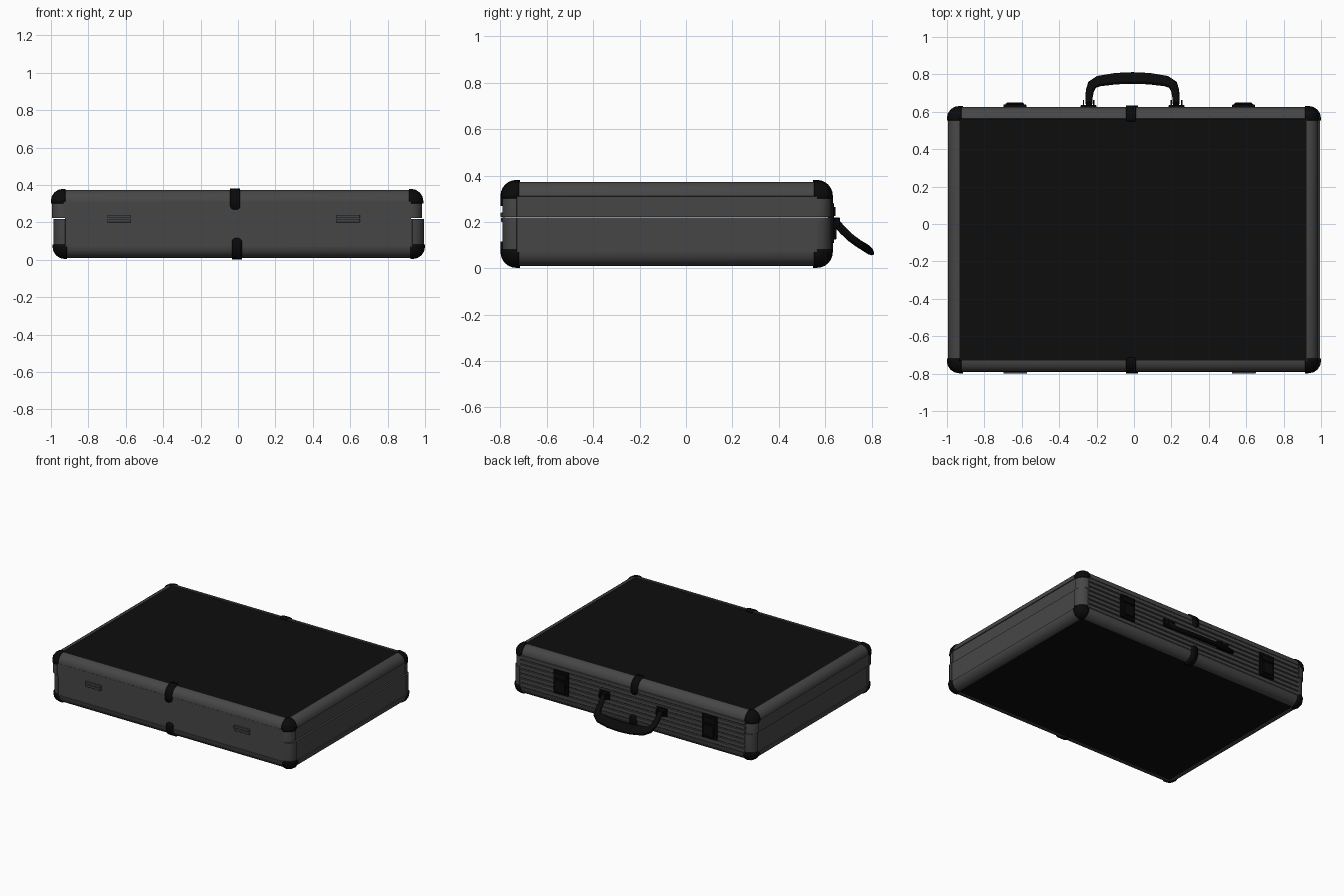
import bpy, bmesh, math
from mathutils import Vector

if "Cube" in bpy.data.objects:
    bpy.data.objects.remove(bpy.data.objects["Cube"])

LO = Vector((-0.99, -0.792, 0.01))
HI = Vector((0.99, 0.625, 0.373))
R = 0.06            # rounded trim radius
SEAM = 0.22
LID_X, BASE_X = -0.005, 0.004   # lid sits slightly to one side


def mat(name, c):
    m = bpy.data.materials.new(name)
    m.diffuse_color = (*c, 1)
    m.use_nodes = True
    m.node_tree.nodes["Principled BSDF"].inputs["Base Color"].default_value = m.diffuse_color
    return m


GREY = mat("grey metal", (0.062, 0.062, 0.062))
PANEL = mat("black panel", (0.0042, 0.0042, 0.0042))
BLACK = mat("black hardware", (0.0030, 0.0030, 0.0030))


def finish(bm, name, mats, smooth=False, solid=None):
    me = bpy.data.meshes.new(name)
    bm.to_mesh(me)
    bm.free()
    ob = bpy.data.objects.new(name, me)
    bpy.context.collection.objects.link(ob)
    for m in mats:
        me.materials.append(m)
    if solid:
        s = ob.modifiers.new("solid", 'SOLIDIFY')
        s.thickness, s.offset = solid
    if smooth:
        bpy.ops.object.select_all(action='DESELECT')
        ob.select_set(True)
        bpy.context.view_layer.objects.active = ob
        bpy.ops.object.shade_smooth_by_angle(angle=math.radians(32))
    return ob


def box(name, lo, hi, m, bevel=0.0):
    lo, hi = Vector(lo), Vector(hi)
    bm = bmesh.new()
    bmesh.ops.create_cube(bm, size=1)
    for v in bm.verts:
        v.co = Vector([(a + b) / 2 + c * (b - a) for a, b, c in zip(lo, hi, v.co)])
    if bevel:
        bmesh.ops.bevel(bm, geom=bm.edges[:], offset=bevel, segments=1, affect='EDGES')
    return finish(bm, name, [m])


def rounded_shell(off):
    bm = bmesh.new()
    bmesh.ops.create_cube(bm, size=1)
    c, d = (LO + HI) / 2, HI - LO + Vector((off, off, off)) * 2
    for v in bm.verts:
        v.co = c + Vector([a * b for a, b in zip(v.co, d)])
    bmesh.ops.bevel(bm, geom=bm.edges[:], offset=R + off, segments=4,
                    profile=0.5, affect='EDGES')
    return bm


def axis_face(f):
    f.normal_update()
    return max(abs(n) for n in f.normal) > 0.999


# lid and base: rounded trim with recessed panels, split at the seam
for name, sign, dx in (("case_lid", 1, LID_X), ("case_base", -1, BASE_X)):
    bm = rounded_shell(0)
    flats = [f for f in bm.faces if axis_face(f)]
    bmesh.ops.inset_individual(bm, faces=flats, thickness=0.003, depth=0)
    bmesh.ops.inset_individual(bm, faces=flats, thickness=0.001, depth=-0.006)
    for f in flats:
        f.material_index = 1 if abs(f.normal.z) > 0.9 else 0
    r = bmesh.ops.bisect_plane(bm, geom=bm.verts[:] + bm.edges[:] + bm.faces[:],
                               plane_co=(0, 0, SEAM + 0.002 * sign),
                               plane_no=(0, 0, -sign), clear_outer=True)
    cut = [e for e in r['geom_cut'] if isinstance(e, bmesh.types.BMEdge)]
    bmesh.ops.contextual_create(bm, geom=cut)
    bmesh.ops.recalc_face_normals(bm, faces=bm.faces[:])
    bmesh.ops.translate(bm, verts=bm.verts[:], vec=(dx, 0, 0))
    finish(bm, name, [GREY, PANEL], smooth=True)

# three-lobed corner caps
for name, top, dx in (("lid_corner_caps", True, LID_X), ("base_corner_caps", False, BASE_X)):
    bm = rounded_shell(0.006)
    reach = 0.072
    for ax in range(3):
        for p in (LO[ax] + reach, HI[ax] - reach):
            co, no = Vector(), Vector()
            co[ax], no[ax] = p, 1
            bmesh.ops.bisect_plane(bm, geom=bm.verts[:] + bm.edges[:] + bm.faces[:],
                                   plane_co=co, plane_no=no)

    def drop(f):
        c = f.calc_center_median()
        inside = any(LO[a] + reach < c[a] < HI[a] - reach for a in range(3))
        return inside or axis_face(f) or (c.z > SEAM) != top
    bmesh.ops.delete(bm, geom=[f for f in bm.faces if drop(f)], context='FACES')
    bmesh.ops.translate(bm, verts=bm.verts[:], vec=(dx, 0, 0))
    finish(bm, name, [BLACK], smooth=True, solid=(0.009, -1))

# centre clips wrapped over the long edges
path = [(0, 0.105, 0.012), (0, 0.098, 0.022), (0, 0.088, 0.027), (0, R, 0.027)]
path += [(R - R * math.cos(a), R - R * math.sin(a), 0.027)
         for a in (math.radians(15 * i) for i in range(1, 7))]
path += [(0.072, 0, 0.026), (0.077, 0, 0.018)]
for side, sy in (("front", -1), ("back", 1)):
    for level, sz in (("lid", 1), ("base", -1)):
        bm = bmesh.new()
        rows = []
        cx = -0.010 + (LID_X if sz > 0 else BASE_X)
        for d, h, w in path:
            y = HI.y - d if sy > 0 else LO.y + d
            z = HI.z - h if sz > 0 else LO.z + h
            rows.append([bm.verts.new((cx + s * w, y, z)) for s in (-1, 1)])
        for a, b in zip(rows, rows[1:]):
            bm.faces.new((a[0], a[1], b[1], b[0]))
        bmesh.ops.recalc_face_normals(bm, faces=bm.faces[:])
        finish(bm, f"{side}_{level}_clip", [BLACK], smooth=True, solid=(0.016, 0))

# front hinge panel and hinge leaves
box("front_panel", (-0.925, -0.788, 0.075), (0.925, -0.782, 0.308), GREY)
for i, x in enumerate((-0.635, 0.587)):
    box(f"hinge_lower_{i}", (x - 0.064, -0.797, 0.200), (x + 0.064, -0.784, 0.219), GREY, 0.002)
    box(f"hinge_upper_{i}", (x - 0.064, -0.799, 0.222), (x + 0.064, -0.784, 0.240), GREY, 0.002)

# ribbed back panel
n, z0, z1 = 7, 0.072, 0.311
step = (z1 - z0) / n
for i in range(n):
    z = z0 + i * step
    box(f"back_rib_{i}", (-0.925, 0.612, z + 0.002), (0.925, 0.626, z + step - 0.002), GREY, 0.004)

# latches
for i, x in enumerate((-0.637, 0.585)):
    box(f"latch_plate_{i}", (x - 0.062, 0.615, 0.108), (x + 0.062, 0.638, 0.282), BLACK, 0.003)
    box(f"latch_lever_{i}", (x - 0.045, 0.635, 0.125), (x + 0.045, 0.650, 0.215), BLACK, 0.004)
    box(f"latch_catch_{i}", (x - 0.050, 0.635, 0.225), (x + 0.050, 0.645, 0.265), BLACK, 0.003)

# handle mounts with lugs
HX = -0.008
for i, s in enumerate((-1, 1)):
    x = HX + s * 0.235
    box(f"handle_mount_{i}", (x - 0.042, 0.615, 0.172), (x + 0.042, 0.636, 0.232), BLACK, 0.003)
    for j, t in enumerate((-1, 1)):
        lx = x + t * 0.027
        box(f"handle_lug_{i}_{j}", (lx - 0.004, 0.63, 0.180), (lx + 0.004, 0.664, 0.218), BLACK, 0.002)

# handle: oval section swept along a tilted, bowed path
half = [(-0.233, 0.000, 0.018), (-0.232, 0.050, 0.019), (-0.228, 0.100, 0.022),
        (-0.215, 0.140, 0.028), (-0.180, 0.162, 0.035), (-0.090, 0.177, 0.038)]
pts = half + [(0, 0.181, 0.039)] + [(-x, s, w) for x, s, w in reversed(half)]
DIR = Vector((0, 0.76, -0.65)).normalized()
NRM = Vector((0, 0.65, 0.76)).normalized()
ORG = Vector((HX, 0.643, 0.202))
bm = bmesh.new()
rings = []
for i, (x, s, w) in enumerate(pts):
    a, b = pts[max(i - 1, 0)], pts[min(i + 1, len(pts) - 1)]
    tan = (Vector((b[0] - a[0], 0, 0)) + DIR * (b[1] - a[1])).normalized()
    side = tan.cross(NRM)
    sag = -0.010 * math.sin(math.pi * min(s / 0.181, 1))
    c = ORG + Vector((x, 0, 0)) + DIR * s + NRM * sag
    rings.append([bm.verts.new(c + side * w * math.cos(t) + NRM * 0.017 * math.sin(t))
                  for t in (math.tau * k / 12 for k in range(12))])
for a, b in zip(rings, rings[1:]):
    for k in range(12):
        bm.faces.new((a[k], a[(k + 1) % 12], b[(k + 1) % 12], b[k]))
bm.faces.new(rings[0])
bm.faces.new(rings[-1])
bmesh.ops.recalc_face_normals(bm, faces=bm.faces[:])
finish(bm, "handle", [BLACK], smooth=True)
